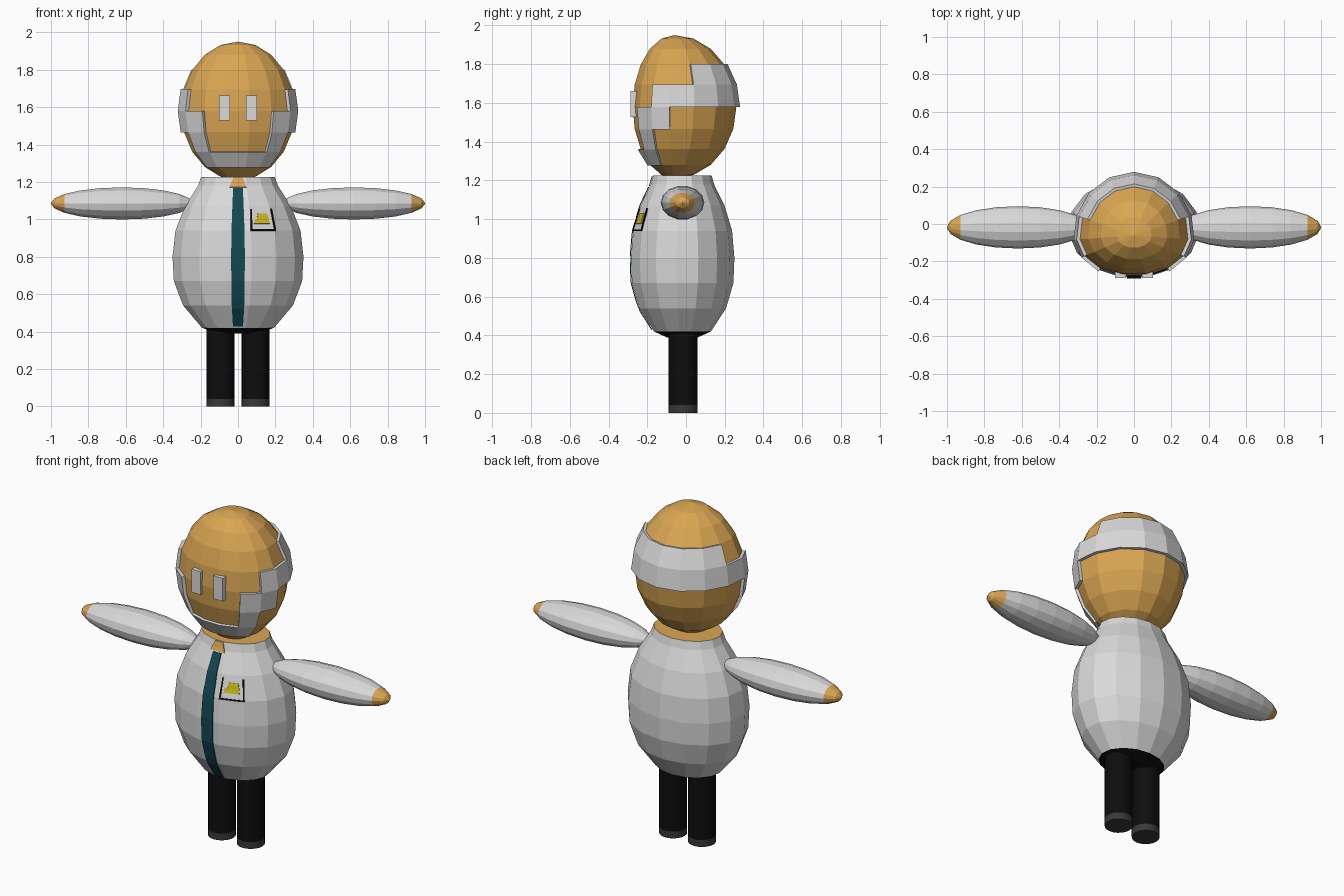
import bpy, bmesh, math
from mathutils import Vector
from mathutils.bvhtree import BVHTree

if "Cube" in bpy.data.objects:
    bpy.data.objects.remove(bpy.data.objects["Cube"])


def material(name, rgb):
    m = bpy.data.materials.new(name)
    m.diffuse_color = (*rgb, 1)
    m.use_nodes = True
    m.node_tree.nodes["Principled BSDF"].inputs["Base Color"].default_value = m.diffuse_color
    return m


WHITE = material("white", (0.70, 0.70, 0.70))
SKIN = material("tan", (0.70, 0.38, 0.085))
BLACK = material("black", (0.004, 0.004, 0.004))
SHOE = material("dark_grey", (0.04, 0.04, 0.04))
TEAL = material("teal", (0.006, 0.065, 0.085))
YELLOW = material("yellow", (0.62, 0.50, 0.01))


def make(name, verts, faces, mats, thick=0.0):
    """Mesh object with consistent normals and an optional outward thickness."""
    mesh = bpy.data.meshes.new(name)
    mesh.from_pydata(verts, [], faces)
    for m in mats:
        mesh.materials.append(m)
    ob = bpy.data.objects.new(name, mesh)
    bpy.context.collection.objects.link(ob)
    if thick:
        mod = ob.modifiers.new("thickness", "SOLIDIFY")
        mod.thickness, mod.offset = thick, 1
    else:
        bm = bmesh.new()
        bm.from_mesh(mesh)
        bmesh.ops.recalc_face_normals(bm, faces=bm.faces)
        bm.to_mesh(mesh)
        bm.free()
    return ob


def loft(name, rings, mats):
    """Closed skin over equal rings of points, with end caps."""
    n = len(rings[0])
    verts = [p for r in rings for p in r]
    faces = [(i * n + j, i * n + (j + 1) % n, (i + 1) * n + (j + 1) % n, (i + 1) * n + j)
             for i in range(len(rings) - 1) for j in range(n)]
    faces += [tuple(range(n))[::-1], tuple(range(len(verts) - n, len(verts)))]
    return make(name, verts, faces, mats)


SEG, RINGS = 15, 10


# Head: egg with a deeper back half; column 0 starts at the back
def head_point(col, ring, grow=0.0):
    a, t = math.tau * col / SEG, math.pi * ring / RINGS
    ry = 0.32 if math.cos(a) > 0 else 0.22
    s = math.sin(t)
    return ((0.305 + grow) * s * math.sin(a),
            -0.06 + (ry + grow) * s * math.cos(a),
            1.58 + (0.37 + grow * 0.3) * math.cos(t))


head_rings = [[head_point(c, r) for c in range(SEG)] for r in range(1, RINGS)]
top, bottom = (0, -0.06, 1.95), (0, -0.06, 1.21)
head_rings = [[Vector(top).lerp(Vector(p), 0.02) for p in head_rings[0]]] + head_rings
head_rings.append([Vector(bottom).lerp(Vector(p), 0.02) for p in head_rings[-1]])
loft("head", head_rings, [SKIN])

# Hair, sideburns and beard: raised panels per row (ring -> columns)
panels = {3: range(0, 3), 4: range(0, 5), 5: range(4, 6), 6: range(5, 6), 7: range(5, 8)}
verts, faces = [], []
for ring, cols in panels.items():
    for c in sorted({k for j in cols for k in (j, SEG - 1 - j)}):
        n = len(verts)
        for g in (-0.006, 0.019):
            verts += [head_point(c + dc, ring + dr, g)
                      for dc, dr in ((0, 0), (0, 1), (1, 1), (1, 0))]
        faces += [(n, n + 1, n + 2, n + 3), (n + 4, n + 7, n + 6, n + 5)]
        faces += [(n + k, n + 4 + k, n + 4 + (k + 1) % 4, n + (k + 1) % 4) for k in range(4)]
make("hair_and_beard", verts, faces, [WHITE])


# Eyes
def box(name, x, y, z, sx, sy, sz, mat):
    bpy.ops.mesh.primitive_cube_add(size=1, location=(x, y, z))
    ob = bpy.context.object
    ob.name, ob.scale = name, (sx, sy, sz)
    ob.data.materials.append(mat)


for side, s in (("left", -1), ("right", 1)):
    box(side + "_eye", s * 0.072, -0.27, 1.595, 0.06, 0.035, 0.135, WHITE)

# Torso: barrel profile (height, width factor)
profile = [(0.39, 0.30), (0.42, 0.55), (0.54, 0.84), (0.67, 0.98), (0.80, 1.0),
           (0.94, 0.955), (1.07, 0.81), (1.18, 0.61), (1.225, 0.565)]
torso = loft("torso", [[(0.352 * f * math.sin(math.tau * c / SEG),
                         -0.02 + 0.27 * f * math.cos(math.tau * c / SEG), z)
                        for c in range(SEG)] for z, f in profile], [WHITE, BLACK, SKIN])
for f in torso.data.polygons:
    if f.center.z < 0.415:
        f.material_index = 1      # dark underside
    elif f.center.z > 1.22:
        f.material_index = 2      # skin inside the collar

# Plates that follow the front of the torso
bm = bmesh.new()
bm.from_mesh(torso.data)
surface = BVHTree.FromBMesh(bm)
bm.free()


def front_plate(name, rows, mat, cols=4, lift=0.002):
    """rows: (z, left x, right x), filled with fine steps and laid on the torso."""
    grid = []
    for (z0, l0, r0), (z1, l1, r1) in zip(rows, rows[1:]):
        steps = max(1, math.ceil(abs(z1 - z0) / 0.025))
        for k in range(steps + 1):
            t = k / steps
            grid.append((z0 + (z1 - z0) * t, l0 + (l1 - l0) * t, r0 + (r1 - r0) * t))
    pts = []
    for z, l, r in grid:
        for c in range(cols + 1):
            x = l + (r - l) * c / cols
            hit = surface.ray_cast(Vector((x, -2, z)), Vector((0, 1, 0)))[0]
            pts.append((x, hit.y - lift, z))
    w = cols + 1
    quads = [(i * w + j, i * w + j + 1, (i + 1) * w + j + 1, (i + 1) * w + j)
             for i in range(len(grid) - 1) for j in range(cols)]
    make(name, pts, quads, [mat], 0.005)


front_plate("tie", [(0.43, -0.027, 0.027), (0.55, -0.034, 0.034), (0.8, -0.037, 0.037),
                    (1.0, -0.033, 0.033), (1.165, -0.026, 0.026)], TEAL)
front_plate("open_collar", [(1.17, -0.045, 0.045), (1.222, -0.025, 0.025)], SKIN)

# Chest pocket outline and emblem
front_plate("pocket_bottom", [(0.938, 0.068, 0.202), (0.946, 0.068, 0.202)], BLACK)
front_plate("pocket_left", [(0.946, 0.068, 0.076), (1.055, 0.067, 0.073)], BLACK, 1)
front_plate("pocket_right", [(0.946, 0.193, 0.201), (1.055, 0.172, 0.179)], BLACK, 1)
front_plate("emblem", [(0.975, 0.085, 0.17), (0.99, 0.09, 0.165), (1.0, 0.1, 0.165),
                       (1.03, 0.105, 0.155)], YELLOW)

# Arms with hands, legs with shoes
for side, s in (("left", -1), ("right", 1)):
    rings = []
    for k in range(RINGS + 1):
        t = math.pi * min(max(k / RINGS, 0.01), 0.99)
        rings.append([(s * (0.62 - 0.38 * math.cos(t)),
                       -0.018 + 0.113 * math.sin(t) * math.cos(math.tau * c / 14),
                       1.085 + 0.088 * math.sin(t) * math.sin(math.tau * c / 14))
                      for c in range(14)])
    arm = loft(side + "_arm", rings, [WHITE, SKIN])
    for f in arm.data.polygons:
        f.material_index = int(abs(f.center.x) > 0.94)

    for part, z0, z1, mat in (("leg", 0.04, 0.44, BLACK), ("shoe", 0.0, 0.04, SHOE)):
        bpy.ops.mesh.primitive_cylinder_add(vertices=20, radius=0.075, depth=z1 - z0,
                                            location=(s * 0.094, -0.015, (z0 + z1) / 2))
        ob = bpy.context.object
        ob.name = side + "_" + part
        ob.data.materials.append(mat)
        bpy.ops.object.shade_smooth_by_angle()
